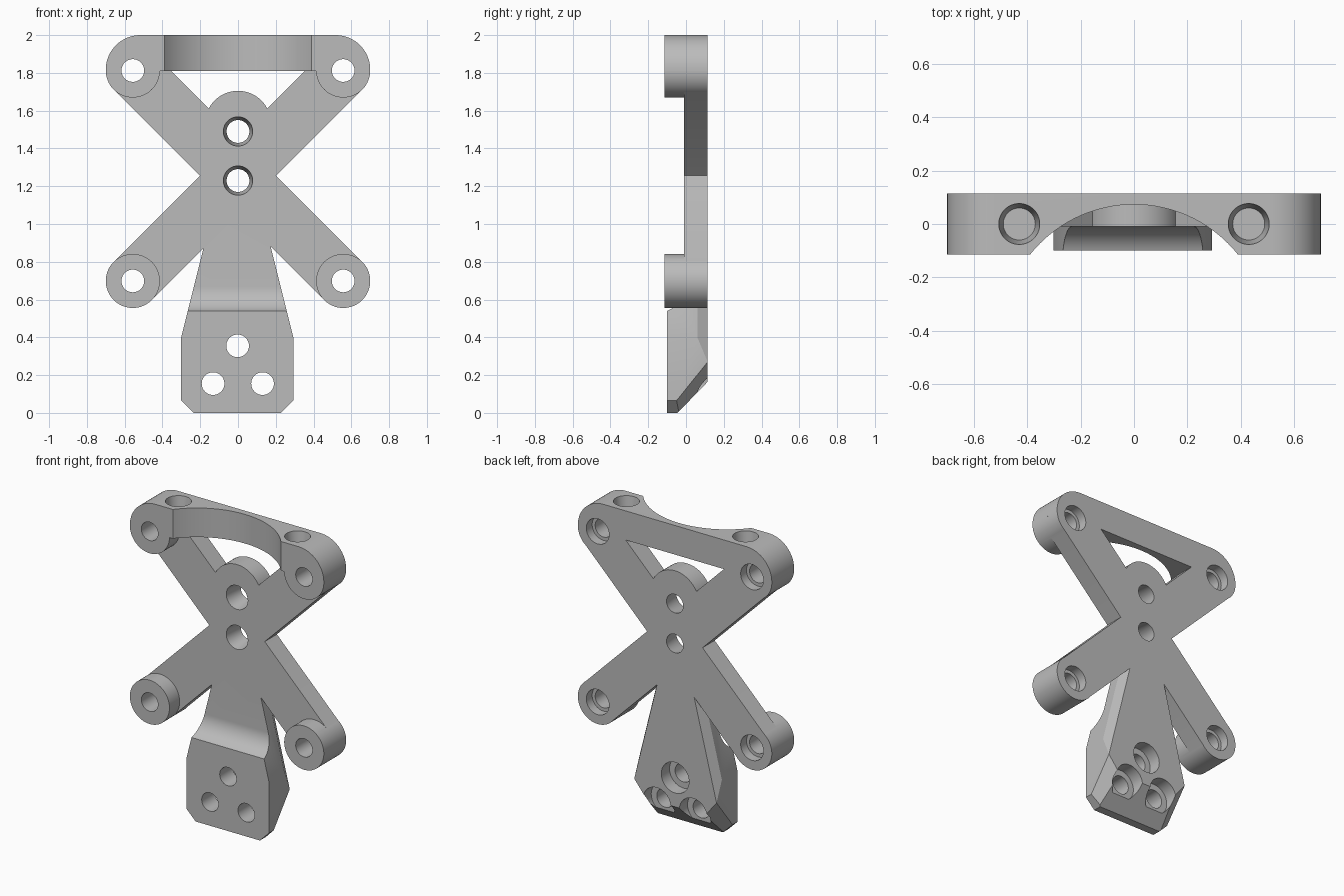
import bpy, bmesh, math
from mathutils import Vector, Matrix

cube = bpy.data.objects.get("Cube")
if cube:
    bpy.data.objects.remove(cube, do_unlink=True)

FRONT, ARM_FRONT, BACK = -0.115, -0.01, 0.115
MID_Z, REACH, BOSS_R = 1.2555, 0.557, 0.143

metal = bpy.data.materials.new("plain_grey")
metal.use_nodes = True
metal.diffuse_color = (0.5, 0.5, 0.5, 1)
metal.node_tree.nodes["Principled BSDF"].inputs["Base Color"].default_value = (0.5, 0.5, 0.5, 1)


def finish(bm, name):
    bmesh.ops.recalc_face_normals(bm, faces=bm.faces[:])
    mesh = bpy.data.meshes.new(name)
    bm.to_mesh(mesh)
    bm.free()
    mesh.materials.append(metal)
    obj = bpy.data.objects.new(name, mesh)
    bpy.context.collection.objects.link(obj)
    return obj


def extruded(points, offset):
    """Closed polygon pushed along a vector."""
    bm = bmesh.new()
    face = bm.faces.new([bm.verts.new(p) for p in points])
    moved = bmesh.ops.extrude_face_region(bm, geom=[face])["geom"]
    bmesh.ops.translate(bm, vec=offset, verts=[v for v in moved if isinstance(v, bmesh.types.BMVert)])
    return bm


def prism(name, outline, y0, y1):
    return finish(extruded([(x, y0, z) for x, z in outline], (0, y1 - y0, 0)), name)


def rod(name, start, end, r1, r2=None, segments=64):
    """Cylinder or cone between two points."""
    a, b = Vector(start), Vector(end)
    turn = (b - a).to_track_quat("Z", "Y").to_matrix().to_4x4()
    bm = bmesh.new()
    bmesh.ops.create_cone(bm, cap_ends=True, segments=segments, radius1=r1, radius2=r2 or r1,
                          depth=(b - a).length, matrix=Matrix.Translation((a + b) / 2) @ turn)
    return finish(bm, name)


def combine(target, other, operation):
    mod = target.modifiers.new("combine", "BOOLEAN")
    mod.operation, mod.solver, mod.object = operation, "EXACT", other
    bpy.context.view_layer.objects.active = target
    bpy.ops.object.modifier_apply(modifier=mod.name)
    bpy.data.objects.remove(other, do_unlink=True)


def arm(name, s):
    """Diagonal bar through the middle of the cross."""
    along = Vector((s, 1)).normalized()
    side = Vector((-along.y, along.x)) * 0.1414
    mid, tip = Vector((0, MID_Z)), Vector((s * REACH, REACH))
    return prism(name, [mid - tip - side, mid + tip - side, mid + tip + side, mid - tip + side],
                 ARM_FRONT, BACK)


# Crossed arms and centre lobe
bracket = arm("cross_bracket", 1)
combine(bracket, arm("second_arm", -1), "UNION")
combine(bracket, rod("centre_lobe", (0, ARM_FRONT, 1.53), (0, BACK, 1.53), 0.175), "UNION")

# Corner bosses
corners = [(sx * REACH, MID_Z + sz * REACH) for sx in (-1, 1) for sz in (-1, 1)]
for x, z in corners:
    combine(bracket, rod("corner_boss", (x, FRONT, z), (x, BACK, z), BOSS_R), "UNION")

# Top bar with rounded shoulders and a scooped front
shoulder = [(0.517 + 0.183 * math.cos(t), 1.817 + 0.183 * math.sin(t))
            for t in [math.pi / 2 * i / 16 for i in range(17)]]
outline = [(0.7, 1.81)] + shoulder
outline += [(-x, z) for x, z in reversed(outline)]
top_bar = prism("top_bar", outline, FRONT, BACK)
combine(top_bar, rod("scoop", (0, -0.425, 1.7), (0, -0.425, 2.1), 0.498, segments=192), "DIFFERENCE")
combine(bracket, top_bar, "UNION")

# Tongue: side profile with a concave fillet, trimmed by mirrored planes
fillet = [(-0.5, -0.149 + 0.139 * math.cos(t), 0.67 - 0.139 * math.sin(t))
          for t in [math.radians(69.3) * i / 16 for i in range(17)]]
profile = [(-0.5, y, z) for y, z in [(-0.1, 0), (-0.045, 0), (BACK, 0.165), (BACK, 1.1), (ARM_FRONT, 1.1)]]
bm = extruded(profile + fillet, (1, 0, 0))
trims = [
    ((0.297, 0, 0), (1, 0, 0)),                 # straight side
    ((0.297, 0, 0.4), (1, 0, 0.25)),            # tapering side
    ((0.297, 0.06, 0.4), (1, 0.594, 0.25)),     # rear bevel
    ((0.297, 0, 0.065), (1, 0, -1)),            # clipped lower corner
    ((0.297, -0.05, 0.065), (1, 0.995, -0.8)),  # lower rear bevel
]
for s in (-1, 1):
    for (px, py, pz), (nx, ny, nz) in trims:
        bmesh.ops.bisect_plane(bm, geom=bm.verts[:] + bm.edges[:] + bm.faces[:], dist=1e-5,
                               plane_co=(s * px, py, pz), plane_no=(s * nx, ny, nz), clear_outer=True)
        bmesh.ops.holes_fill(bm, edges=[e for e in bm.edges if e.is_boundary], sides=0)
bmesh.ops.translate(bm, vec=(-0.004, 0, 0), verts=bm.verts[:])
combine(bracket, finish(bm, "tongue"), "UNION")


def drill(start, end, r1, r2=None):
    combine(bracket, rod("drill", start, end, r1, r2), "DIFFERENCE")


# Boss holes, counterbored from the rear
for x, z in corners:
    drill((x, -0.2, z), (x, 0.2, z), 0.06)
    drill((x, 0.055, z), (x, 0.2, z), 0.082)

# Tapered centre holes
for z in (1.23, 1.49):
    drill((0, ARM_FRONT - 0.01, z), (0, BACK + 0.01, z), 0.079, 0.059)

# Blind tapered holes in the top bar
for s in (-1, 1):
    drill((s * 0.43, 0, 2.01), (s * 0.43, 0, 1.86), 0.078, 0.06)

# Tongue holes with deep rear counterbores
for x, z in ((-0.002, 0.355), (-0.132, 0.155), (0.13, 0.155)):
    drill((x, -0.2, z), (x, 0.2, z), 0.06)
    drill((x, 0.03, z), (x, 0.2, z), 0.1)

bpy.ops.object.select_all(action="DESELECT")
bracket.select_set(True)
bpy.context.view_layer.objects.active = bracket
bpy.ops.object.shade_smooth_by_angle(angle=math.radians(25))
